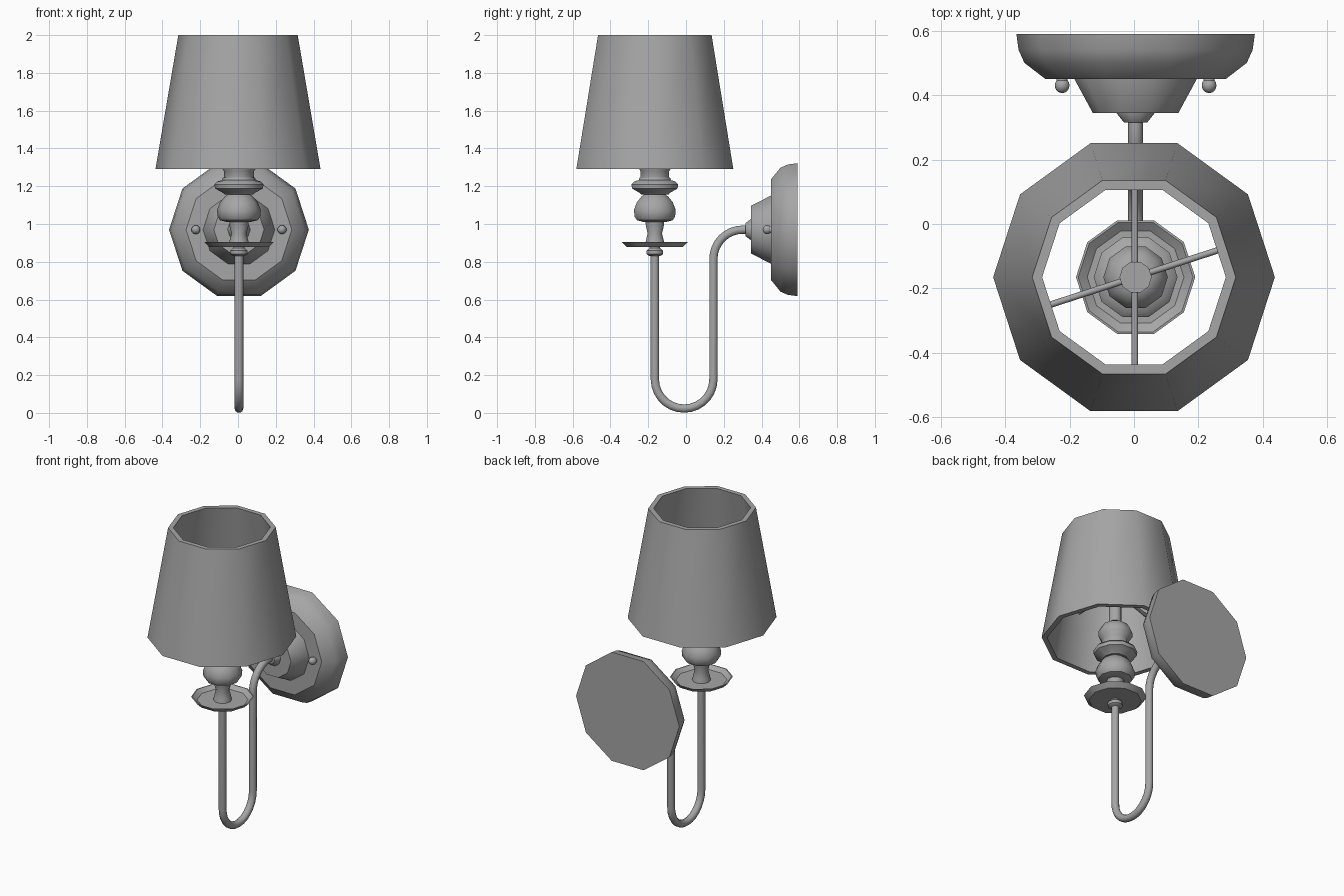
import bpy, bmesh
from math import sin, cos, pi, radians
from mathutils import Matrix, Vector

if "Cube" in bpy.data.objects:
    bpy.data.objects.remove(bpy.data.objects["Cube"], do_unlink=True)

grey = bpy.data.materials.new("plain grey")
grey.use_nodes = True
colour = (0.38, 0.38, 0.38, 1)
grey.diffuse_color = colour
grey.node_tree.nodes["Principled BSDF"].inputs["Base Color"].default_value = colour

SIDES = 10
STEM = Vector((0.005, -0.165, 0))     # axis of the candle column
PLATE = Vector((0.005, 0.59, 0.97))   # centre of the wall plate's back
TO_FRONT = Matrix.Rotation(pi / 2, 4, 'X')  # local z turned to face -y


def finish(name, bm, matrix):
    bmesh.ops.recalc_face_normals(bm, faces=bm.faces)
    mesh = bpy.data.meshes.new(name)
    bm.to_mesh(mesh)
    bm.free()
    mesh.transform(matrix)
    mesh.materials.append(grey)
    obj = bpy.data.objects.new(name, mesh)
    bpy.context.collection.objects.link(obj)
    bpy.ops.object.select_all(action='DESELECT')
    obj.select_set(True)
    bpy.context.view_layer.objects.active = obj
    bpy.ops.object.shade_smooth_by_angle(angle=radians(38))
    return obj


def lathe(name, profile, matrix, closed=False):
    """Spin (radius, height) points around z; cap the ends unless closed."""
    bm = bmesh.new()
    rings = [[bm.verts.new((r * cos(2 * pi * i / SIDES), r * sin(2 * pi * i / SIDES), h))
              for i in range(SIDES)] for r, h in profile]
    pairs = list(zip(rings, rings[1:]))
    if closed:
        pairs.append((rings[-1], rings[0]))
    else:
        bm.faces.new(rings[0])
        bm.faces.new(rings[-1])
    for a, b in pairs:
        for i in range(SIDES):
            j = (i + 1) % SIDES
            bm.faces.new((a[i], a[j], b[j], b[i]))
    return finish(name, bm, matrix)


def rod(name, radius, length, matrix):
    bm = bmesh.new()
    bmesh.ops.create_cone(bm, cap_ends=True, segments=SIDES, radius1=radius,
                          radius2=radius, depth=length)
    return finish(name, bm, matrix)


# Open tapered shade with wall thickness
lathe("lamp_shade", [(0.437, 1.29), (0.316, 2.0), (0.285, 2.0), (0.405, 1.29)],
      Matrix.Translation((0, -0.165, 0)), closed=True)

# Candle column parts
at_stem = Matrix.Translation(STEM)
lathe("arm_collar", [(0.03, 0.83), (0.045, 0.84), (0.045, 0.86), (0.03, 0.872), (0.03, 0.885)], at_stem)
lathe("drip_tray", [(0.155, 0.877), (0.185, 0.905), (0.178, 0.906), (0.15, 0.885)], at_stem)
lathe("column_neck", [(0.055, 0.88), (0.05, 0.91), (0.04, 0.95), (0.05, 0.99), (0.052, 1.02)], at_stem)
lathe("lower_bulb", [(0.06, 1.01), (0.1, 1.02), (0.113, 1.04), (0.116, 1.075),
                     (0.1, 1.115), (0.075, 1.145), (0.055, 1.16)], at_stem)
lathe("flange", [(0.075, 1.155), (0.085, 1.165), (0.127, 1.188), (0.13, 1.21),
                 (0.115, 1.225), (0.09, 1.232), (0.085, 1.245)], at_stem)
lathe("upper_bulb", [(0.08, 1.24), (0.08, 1.28), (0.1, 1.31), (0.1, 1.34),
                     (0.08, 1.375), (0.05, 1.395)], at_stem)
lathe("candle", [(0.038, 1.38), (0.038, 1.6), (0.05, 1.6), (0.05, 1.64)], at_stem)

# Crossed bars carrying the shade
for name, angle in (("shade_bar_across", 18), ("shade_bar_lengthwise", 90)):
    turn = Matrix.Rotation(radians(angle), 4, 'Z') @ Matrix.Rotation(pi / 2, 4, 'Y')
    rod(name, 0.01, 0.67, Matrix.Translation((0.003, -0.165, 1.62)) @ turn)

# Wall plate, boss and nozzle
at_plate = Matrix.Translation(PLATE) @ TO_FRONT
lathe("wall_plate", [(0.37, 0), (0.363, 0.05), (0.345, 0.09), (0.28, 0.14)], at_plate)
lathe("plate_boss", [(0.19, 0.135), (0.19, 0.14), (0.133, 0.245)], at_plate)
lathe("arm_nozzle", [(0.06, 0.24), (0.06, 0.245), (0.036, 0.275)], at_plate)

# Round-headed screws either side
for side, label in ((1, "left"), (-1, "right")):
    spot = PLATE + Vector((side * 0.228, -0.16, 0))
    bm = bmesh.new()
    bmesh.ops.create_uvsphere(bm, u_segments=SIDES, v_segments=8, radius=0.024)
    finish(label + "_screw_head", bm, Matrix.Translation(spot) @ TO_FRONT)
    rod(label + "_screw_stem", 0.018, 0.04,
        Matrix.Translation(spot + Vector((0, 0.015, 0))) @ TO_FRONT)


# Swan-neck arm: quarter bend at the wall, U-bend at the bottom
def arc(cy, cz, r, start, end, steps):
    angles = [radians(start + (end - start) * i / steps) for i in range(steps + 1)]
    return [(cy + r * cos(a), cz + r * sin(a)) for a in angles]


path = [(0.33, 0.97)] + arc(0.3, 0.815, 0.155, 90, 180, 8)
path += arc(-0.01, 0.178, 0.155, 0, -180, 14) + [(-0.165, 0.85)]
curve = bpy.data.curves.new("arm_path", 'CURVE')
curve.dimensions = '3D'
curve.bevel_depth = 0.023
curve.bevel_resolution = 3
curve.use_fill_caps = True
spline = curve.splines.new('POLY')
spline.points.add(len(path) - 1)
for point, (y, z) in zip(spline.points, path):
    point.co = (0.005, y, z, 1)
helper = bpy.data.objects.new("arm_path", curve)
bpy.context.collection.objects.link(helper)
bpy.context.view_layer.update()
tube = bpy.data.meshes.new_from_object(helper.evaluated_get(bpy.context.evaluated_depsgraph_get()))
bm = bmesh.new()
bm.from_mesh(tube)
bpy.data.objects.remove(helper, do_unlink=True)
bpy.data.meshes.remove(tube)
finish("curved_arm", bm, Matrix.Identity(4))
